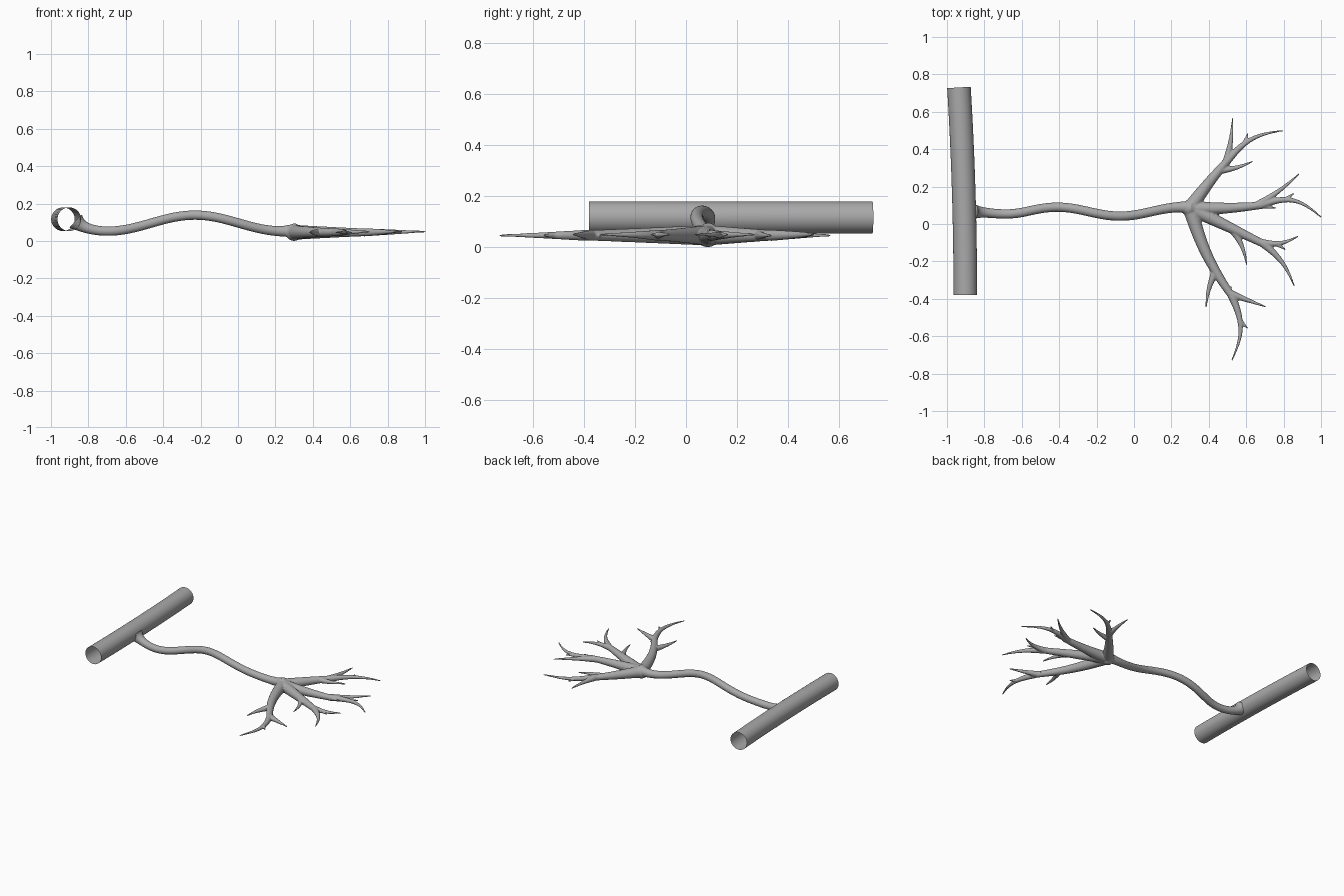
import bpy, bmesh
from mathutils import Vector, Matrix
from math import cos, sin, pi, exp

if "Cube" in bpy.data.objects:
    bpy.data.objects.remove(bpy.data.objects["Cube"])

grey = bpy.data.materials.new("soft grey")
grey.diffuse_color = (0.4, 0.4, 0.4, 1)
grey.use_nodes = True
grey.node_tree.nodes["Principled BSDF"].inputs["Base Color"].default_value = grey.diffuse_color


def sweep(bm, path, sides=16, caps=True):
    """Round tube along a list of (centre, radius) pairs."""
    rings = []
    for i, (centre, radius) in enumerate(path):
        tangent = (path[min(i + 1, len(path) - 1)][0] - path[max(i - 1, 0)][0]).normalized()
        side = tangent.cross(Vector((0, 0, 1))).normalized()
        up = side.cross(tangent)
        rings.append([bm.verts.new(centre + radius * (side * cos(2 * pi * k / sides)
                                                      + up * sin(2 * pi * k / sides)))
                      for k in range(sides)])
    for a, b in zip(rings, rings[1:]):
        for k in range(sides):
            n = (k + 1) % sides
            bm.faces.new((a[k], a[n], b[n], b[k]))
    if caps:
        bm.faces.new(rings[0])
        bm.faces.new(rings[-1])


def finish(bm, name):
    bmesh.ops.recalc_face_normals(bm, faces=bm.faces)
    for f in bm.faces:
        f.smooth = True
    mesh = bpy.data.meshes.new(name)
    bm.to_mesh(mesh)
    bm.free()
    mesh.materials.append(grey)
    obj = bpy.data.objects.new(name, mesh)
    bpy.context.collection.objects.link(obj)
    return obj


# Wide hollow tube, open at both ends and slightly bowed
bm = bmesh.new()
tube = []
for i in range(17):
    t = i / 16
    tube.append((Vector((-0.902 - 0.034 * t ** 2, -0.38 + 1.11 * t, 0.116)), 0.063))
sweep(bm, tube, sides=48, caps=False)
finish(bm, "main_tube")

# Winding stem: a wave in height and in plan, flared at the tube and the hub
tree = bmesh.new()
stem = []
for i in range(81):
    d = 1.178 * (i / 80) ** 1.3
    x = -0.868 + d
    sway = 0.024 * min(1, d / 0.3) * cos(2 * pi * (x + 0.41) / 0.67)
    z = 0.095 - 0.043 * cos(pi * (x + 0.7) / 0.47) + 0.03 * exp(-d / 0.04)
    r = 0.025 + 0.025 * exp(-d / 0.03) + 0.015 * exp((x - 0.31) / 0.05)
    stem.append((Vector((x, 0.066 + sway, z)), r))
sweep(tree, stem, sides=24)

# Swollen hub where the limbs meet
HUB = Vector((0.30, 0.085, 0.046))
bmesh.ops.create_uvsphere(tree, u_segments=24, v_segments=16, radius=0.046,
                          matrix=Matrix.Translation(HUB))


def grow(start, x, y, bend, r0, r1):
    """Tapered bowed branch; returns a function giving points along it."""
    tip = Vector((x, y, 0.046 + 0.004 * (x > 0.7)))
    run = tip - start
    left = Vector((-run.y, run.x, 0))

    def at(t):
        return start + run * t + left * bend * sin(pi * t)
    sweep(tree, [(at(i / 16), r1 + (r0 - r1) * (1 - i / 16) ** 1.15) for i in range(17)])
    return at


def limb(x, y, bend, twigs):
    """Main limb with twigs: (place on limb, tip x, tip y, bend, spur side)."""
    at = grow(HUB, x, y, bend, 0.040, 0.020)
    for place, tx, ty, tbend, spur in twigs:
        start = at(place)
        size = (Vector((tx, ty, start.z)) - start).length
        twig = grow(start, tx, ty, tbend, min(0.022, 0.010 + 0.06 * size), 0.004)
        if spur:
            # short side shoot leaning forward from the twig
            base = twig(0.37)
            ahead = (twig(0.42) - base).normalized()
            end = base + 0.05 * ahead + spur * 0.035 * Vector((-ahead.y, ahead.x, 0))
            grow(base, end.x, end.y, 0, 0.013, 0.004)


# Back limb
limb(0.51, 0.35, 0.015, [(0.93, 0.527, 0.567, -0.03, 0),
                         (0.93, 0.80, 0.50, 0.12, 1),
                         (0.75, 0.635, 0.335, -0.05, 0)])
# Right limb
limb(0.68, 0.10, -0.02, [(0.93, 0.885, 0.27, -0.03, 0),
                         (0.98, 1.003, 0.034, 0.18, 1),
                         (0.95, 0.76, 0.085, 0, 0)])
# Right front limb
limb(0.70, -0.11, 0, [(0.95, 0.88, -0.064, -0.10, -1),
                      (0.98, 0.858, -0.335, 0.08, 0),
                      (0.55, 0.603, -0.22, 0.07, 0)])
# Front limb
limb(0.53, -0.395, -0.05, [(0.68, 0.385, -0.447, -0.05, 0),
                           (0.95, 0.705, -0.443, 0, 0),
                           (0.98, 0.523, -0.73, 0.135, 1),
                           (0.90, 0.525, -0.335, 0, 0)])

# Fuse stem, hub and limbs into one smooth organic skin
obj = finish(tree, "branching_stem")
fuse = obj.modifiers.new("fuse", 'REMESH')
fuse.mode = 'VOXEL'
fuse.voxel_size = 0.0042
fuse.use_smooth_shade = True
soft = obj.modifiers.new("soften", 'SMOOTH')
soft.factor = 0.5
soft.iterations = 4
